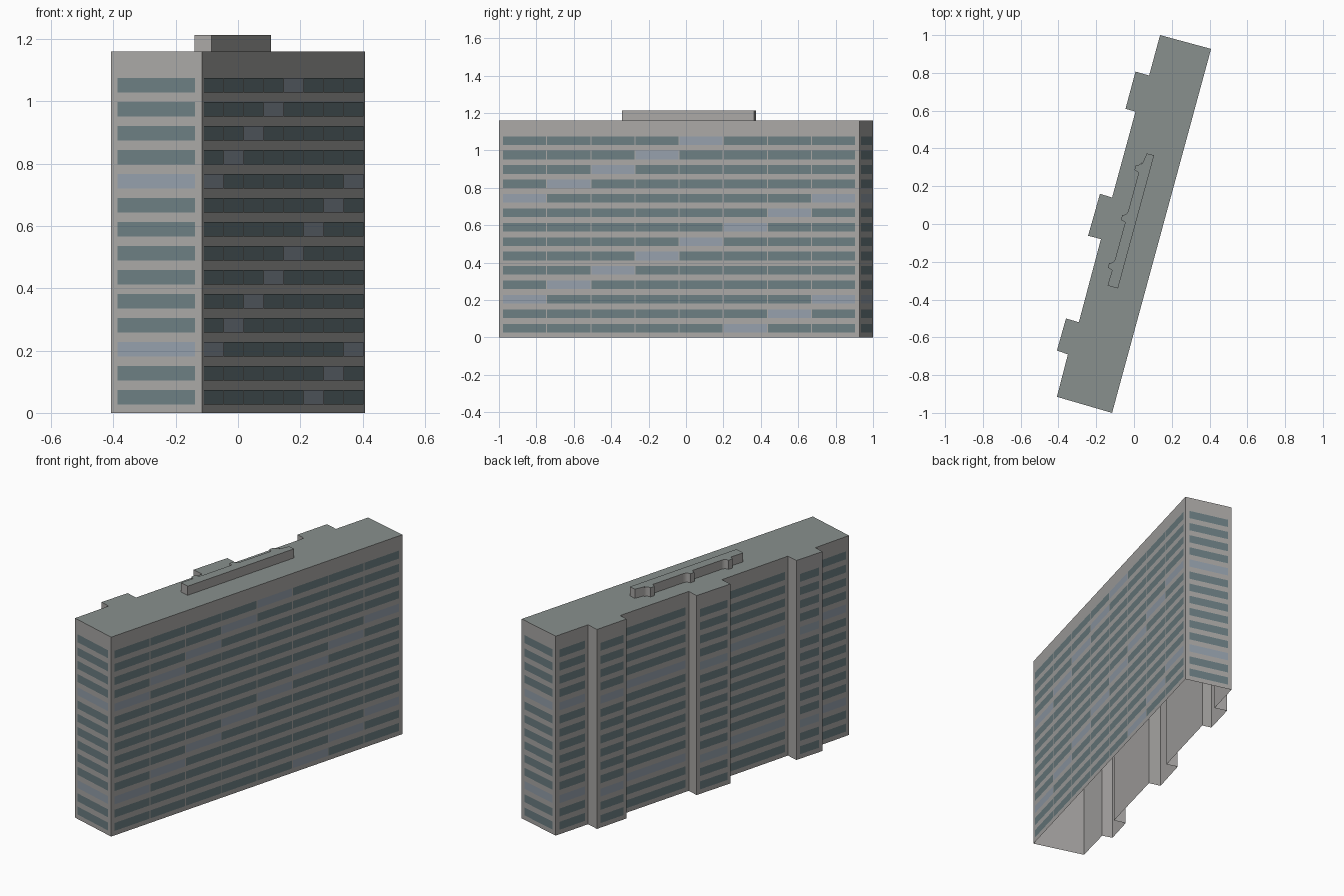
import bpy, bmesh, math
from mathutils import Vector

if "Cube" in bpy.data.objects:
    bpy.data.objects.remove(bpy.data.objects["Cube"])

H, FLOORS = 1.16, 14
STEP = 0.0771


def material(name, rgb):
    m = bpy.data.materials.new(name)
    m.diffuse_color = (*rgb, 1)
    m.use_nodes = True
    m.node_tree.nodes["Principled BSDF"].inputs["Base Color"].default_value = m.diffuse_color
    return m


WALL = material("wall_grey", (0.40, 0.39, 0.38))
ROOF = material("roof_grey", (0.25, 0.28, 0.27))
GLASS = material("dark_glass", (0.15, 0.21, 0.225))
PALE = material("pale_glass", (0.30, 0.35, 0.41))


def make(name, bm, mats):
    me = bpy.data.meshes.new(name)
    bm.to_mesh(me)
    bm.free()
    for m in mats:
        me.materials.append(m)
    ob = bpy.data.objects.new(name, me)
    bpy.context.collection.objects.link(ob)
    return ob


def shell(name, outline, z0, z1):
    """Walls and roof over a counter-clockwise outline, open underneath."""
    bm = bmesh.new()
    lo = [bm.verts.new((x, y, z0)) for x, y in outline]
    hi = [bm.verts.new((x, y, z1)) for x, y in outline]
    for i in range(len(lo)):
        j = (i + 1) % len(lo)
        bm.faces.new((lo[i], lo[j], hi[j], hi[i]))
    bm.faces.new(hi).material_index = 1
    return make(name, bm, (WALL, ROOF))


# Slab block footprint with three stair bays on the west side
footprint = [(-.116, -1), (.408, .927), (.138, 1), (.08, .786), (.008, .807),
             (-.045, .61), (.008, .595), (-.116, .14), (-.18, .16),
             (-.243, -.062), (-.175, -.08), (-.292, -.52), (-.36, -.50),
             (-.408, -.67), (-.35, -.69), (-.408, -.915)]
shell("building_block", footprint, 0, H)

# Rooftop plant room: narrow strip with three bays, each with a curved flank
origin = Vector((-.085, -.341))
along = Vector((.2624, .965))
west = Vector((-.965, .2624))
strip = [(0, 0), (.73, 0), (.73, .04), (.665, .05)]
for c in (.64, .367, .104):
    r = .025
    for k in range(5):
        a = math.pi / 2 * k / 4
        strip.append((c + .04 - r * math.sin(a), .08 - r * math.cos(a)))
    strip += [(c - .012, .08), (c - .02, .055)]
strip.append((0, .057))
shell("roof_plant_room", [origin + along * s + west * t for s, t in strip], H, 1.213)

# Window bands on every wall long enough to carry them
bm = bmesh.new()
for i, p in enumerate(footprint):
    a, b = Vector(p), Vector(footprint[(i + 1) % len(footprint)])
    length = (b - a).length
    if length < .12:
        continue
    d = (b - a).normalized()
    out = Vector((d.y, -d.x)) * .0015
    cols = 8 if length > 1.5 else 1
    pitch = (length - .04) / cols
    for row in range(FLOORS):
        z0 = .027 + row * STEP
        for col in range(cols):
            s0 = .02 + col * pitch + .003
            s1 = s0 + pitch - .006
            q0, q1 = a + d * s0 + out, a + d * s1 + out
            f = bm.faces.new([bm.verts.new((q.x, q.y, z)) for q, z in
                              ((q0, z0), (q1, z0), (q1, z0 + .046), (q0, z0 + .046))])
            f.material_index = int((row - col) % 7 == 2)
make("windows", bm, (GLASS, PALE))
